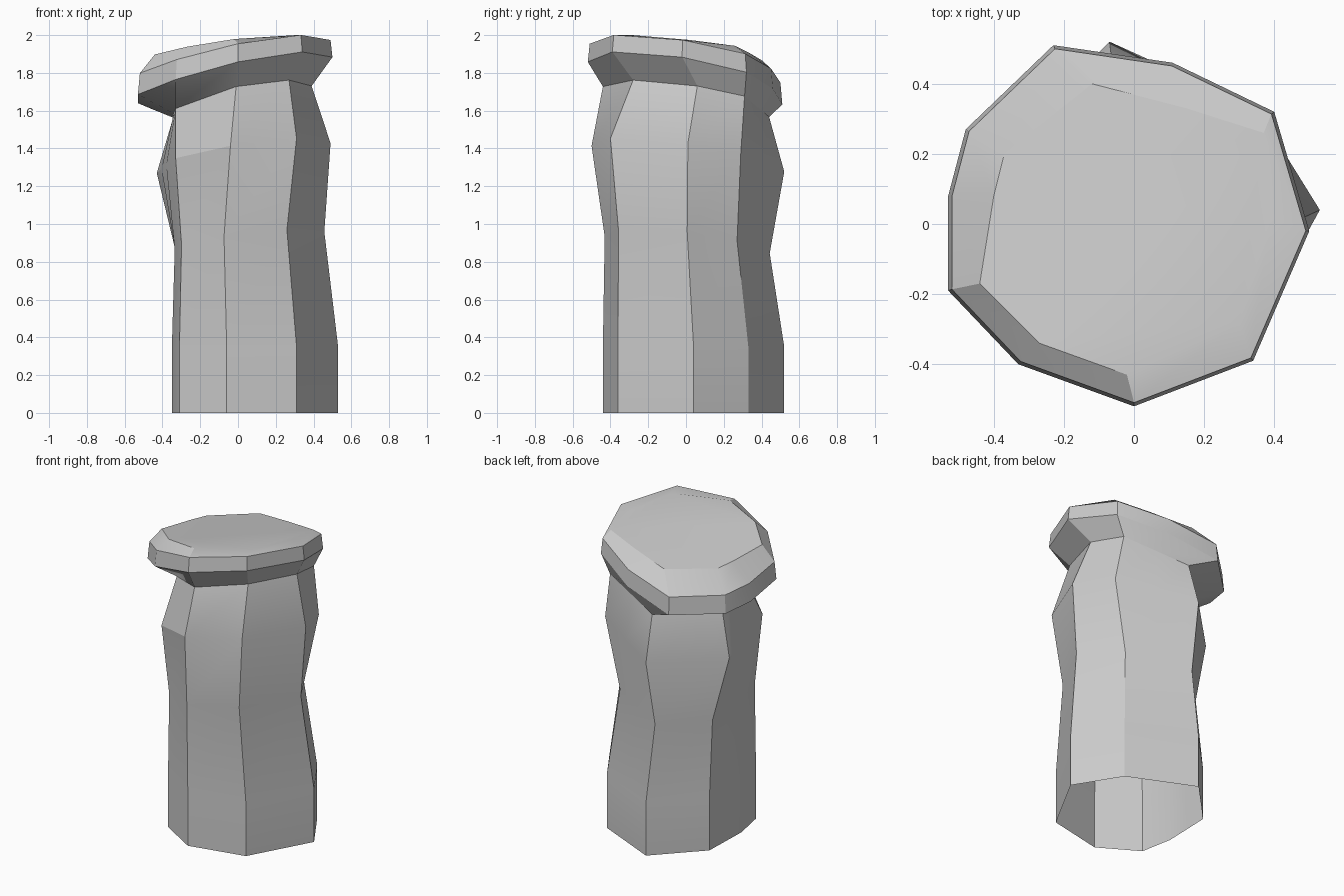
import bpy
import bmesh
from math import radians

cube = bpy.data.objects.get("Cube")
if cube:
    bpy.data.objects.remove(cube)

# Single stone colour
stone = bpy.data.materials.new("grey stone")
stone.use_nodes = True
stone.diffuse_color = (0.6, 0.6, 0.6, 1)
bsdf = stone.node_tree.nodes["Principled BSDF"]
bsdf.inputs["Base Color"].default_value = stone.diffuse_color
bsdf.inputs["Roughness"].default_value = 0.9


def midpoint(a, b):
    return ((a[0] + b[0]) / 2, (a[1] + b[1]) / 2)


def ten_sided(outline):
    """Split the two back-side edges of an eight-cornered outline."""
    result = []
    for i, corner in enumerate(outline):
        result.append(corner)
        if i in (3, 5):
            result.append(midpoint(corner, outline[i + 1]))
    return result


def scaled(outline, sx, sy, dx=0, dy=0):
    return [(x * sx + dx, y * sy + dy) for x, y in outline]


def tilted(outline, height, slope_x=0, slope_y=0):
    """Lay an outline on a sloping plane."""
    return [(x, y, height + slope_x * x + slope_y * y) for x, y in outline]


def loft(name, rings, closed_top=False):
    """Skin a stack of rings, leaving the underside open."""
    bm = bmesh.new()
    layers = [[bm.verts.new(p) for p in ring] for ring in rings]
    for low, high in zip(layers, layers[1:]):
        for i in range(len(low)):
            j = (i + 1) % len(low)
            bm.faces.new((low[i], low[j], high[j], high[i]))
    if closed_top:
        bm.faces.new(layers[-1])
    mesh = bpy.data.meshes.new(name)
    bm.to_mesh(mesh)
    bm.free()
    mesh.materials.append(stone)
    obj = bpy.data.objects.new(name, mesh)
    bpy.context.collection.objects.link(obj)
    bpy.ops.object.select_all(action="DESELECT")
    obj.select_set(True)
    bpy.context.view_layer.objects.active = obj
    bpy.ops.object.shade_smooth_by_angle(angle=radians(25))
    return obj


# Cross-sections, counter-clockwise from the front corner
foot = ten_sided([(-.06, -.44), (.31, -.36), (.53, .04), (.35, .33),
                  (-.07, .52), (-.34, .24), (-.35, -.08), (-.31, -.29)])
waist = scaled(foot, .9, .91, -.02, -.03)
shoulder = ten_sided([(-.04, -.5), (.31, -.4), (.49, .01), (.39, .29),
                      (-.07, .52), (-.43, .16), (-.38, -.1), (-.33, -.33)])
neck = ten_sided([(-.01, -.44), (.27, -.28), (.39, .06), (.34, .31),
                  (-.06, .44), (-.34, .11), (-.34, -.03), (-.33, -.17)])
rim = [(0, -.52), (.34, -.39), (.5, -.02), (.4, .32), (.11, .46),
       (-.23, .51), (-.48, .27), (-.53, .08), (-.53, -.19), (-.33, -.4)]
crown = [(-.02, -.43), (.3, -.28), (.39, .02), (.37, .26), (.15, .33),
         (-.12, .4), (-.37, .2), (-.4, .08), (-.44, -.17), (-.27, -.34)]

# Leaning column
neck_ring = tilted(neck, 1.655, .22, -.17)
loft("column", [
    tilted(foot, 0),
    tilted(foot, .35),
    tilted(waist, .9, .13, -.1),
    tilted(shoulder, 1.355, .15, -.13),
    neck_ring,
])

# Sloping capstone with flared underside and bevelled crown
loft("capstone", [
    neck_ring,
    tilted(rim, 1.77, .22, -.17),
    tilted(scaled(rim, .98, .98), 1.873, .2, -.16),
    tilted(crown, 1.93, .12, -.12),
], closed_top=True)
